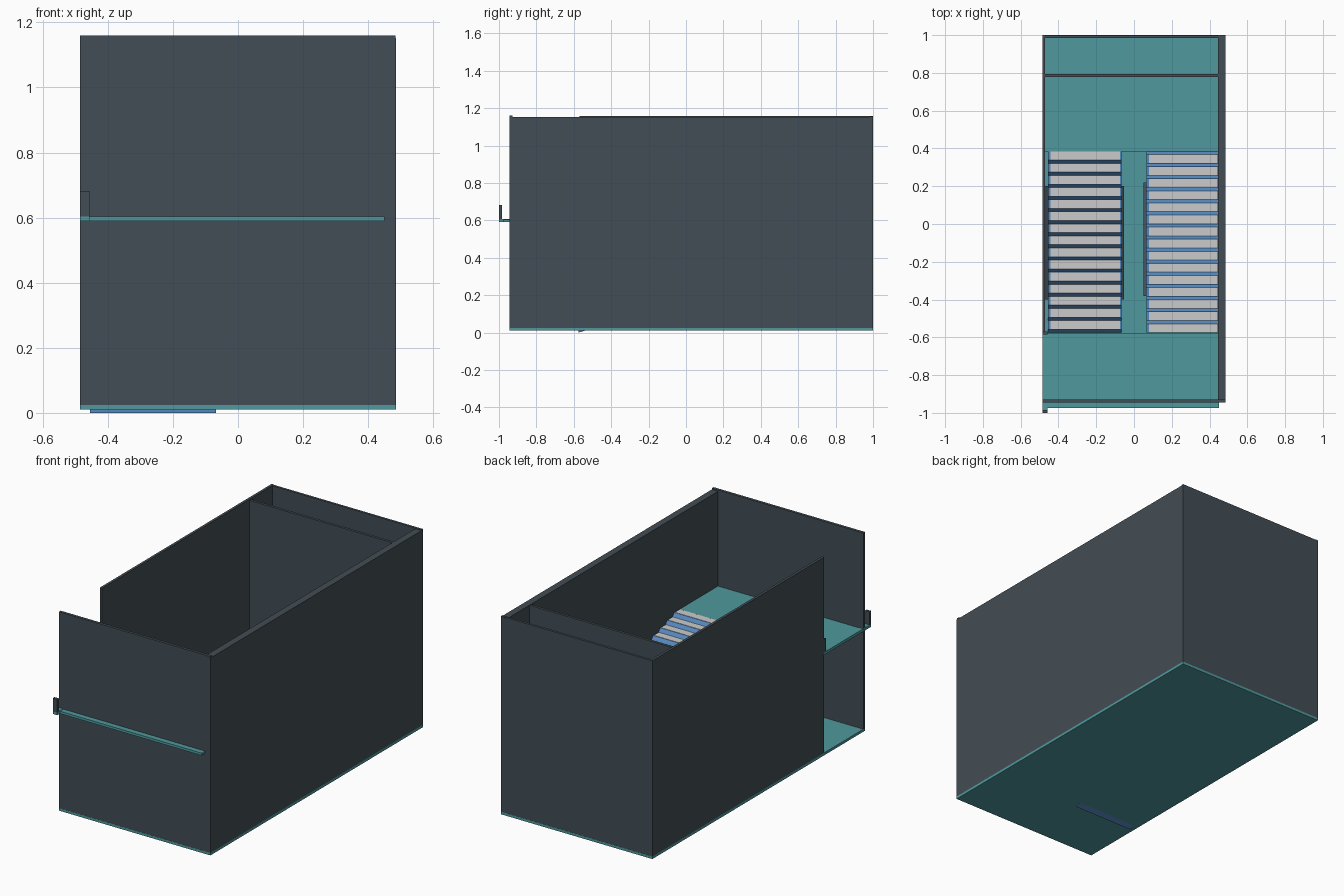
import bpy, bmesh

if "Cube" in bpy.data.objects:
    bpy.data.objects.remove(bpy.data.objects["Cube"])


def material(name, rgb):
    m = bpy.data.materials.new(name)
    m.diffuse_color = (*rgb, 1)
    m.use_nodes = True
    m.node_tree.nodes["Principled BSDF"].inputs["Base Color"].default_value = m.diffuse_color
    return m


SLATE = material("slate", (0.055, 0.075, 0.09))
TEAL = material("teal", (0.08, 0.32, 0.34))
BLUE = material("blue", (0.09, 0.25, 0.52))


def prism(name, profile, x0, x1, mat=None):
    """Extrude a closed (y, z) profile from x0 to x1."""
    bm = bmesh.new()
    face = bm.faces.new([bm.verts.new((x0, y, z)) for y, z in profile])
    ext = bmesh.ops.extrude_face_region(bm, geom=[face])
    verts = [v for v in ext["geom"] if isinstance(v, bmesh.types.BMVert)]
    bmesh.ops.translate(bm, verts=verts, vec=(x1 - x0, 0, 0))
    bmesh.ops.recalc_face_normals(bm, faces=bm.faces)
    me = bpy.data.meshes.new(name)
    bm.to_mesh(me)
    bm.free()
    ob = bpy.data.objects.new(name, me)
    bpy.context.collection.objects.link(ob)
    if mat:
        me.materials.append(mat)
    return ob


def box(name, x0, x1, y0, y1, z0, z1, mat=None):
    return prism(name, [(y0, z0), (y1, z0), (y1, z1), (y0, z1)], x0, x1, mat)


# Floor slab and landings
box("ground_floor", -0.485, 0.485, -0.945, 1.0, 0.01, 0.025, TEAL)
box("upper_landing", -0.485, 0.45, -0.975, -0.578, 0.59, 0.604, TEAL)
box("middle_landing", -0.47, 0.447, 0.385, 0.785, 0.29, 0.305, TEAL)

# Walls, with an open doorway at the front of the left side
box("right_wall", 0.445, 0.485, -0.945, 1.0, 0.025, 1.152, SLATE)
box("left_wall", -0.485, -0.47, -0.57, 1.0, 0.025, 1.157, SLATE)
box("front_wall", -0.485, 0.484, -0.944, -0.928, 0.025, 1.16, SLATE)
box("back_wall", -0.484, 0.484, 0.985, 0.999, 0.025, 1.156, SLATE)
box("partition_wall", -0.47, 0.445, 0.778, 0.793, 0.025, 1.15, SLATE)

# Stair flights: stepped body with leaning risers and grey tread pads
STEPS, Y0, Y1 = 15, -0.575, 0.385


def flight(name, x0, x1, z0, z1, ya, yb):
    run, rise = (yb - ya) / STEPS, (z1 - z0) / STEPS
    profile = [(ya, z0)]
    for i in range(STEPS):
        y, z = ya + run * i, z0 + rise * (i + 1)
        profile += [(y + run * 0.27, z), (y + run, z)]
    profile += [(yb, z1 - 0.025), (ya, z0 - 0.025)]
    prism(name, profile, x0, x1, BLUE)
    for i in range(STEPS):
        y, z = ya + run * i, z0 + rise * (i + 1)
        a, b = sorted((y + run * 0.28, y + run * 0.99))
        box(f"{name}_tread_{i + 1}", x0 + 0.012, x1 - 0.008, a, b, z - 0.001, z + 0.002)


flight("lower_flight", -0.455, -0.067, 0.025, 0.305, Y0, Y1)
flight("upper_flight", 0.067, 0.447, 0.305, 0.604, Y1, Y0)


# Sloping handrails with end posts
def handrail(name, x0, x1, ya, yb, za, zb):
    h, t = 0.08, 0.015
    prism(name, [(ya, za + h - t), (yb, zb + h - t), (yb, zb + h), (ya, za + h)], x0, x1, SLATE)
    for tag, y, z, s in (("start", ya, za, 1), ("end", yb, zb, -1)):
        box(f"{name}_{tag}_post", x0, x1, *sorted((y, y + s * 0.015)), z - 0.01, z + h - 0.006, SLATE)


def lower_z(y):
    return 0.025 + 0.28 * (y - Y0) / (Y1 - Y0)


def upper_z(y):
    return 0.604 - 0.299 * (y - Y0) / (Y1 - Y0)


handrail("lower_inner_rail", -0.067, -0.052, -0.4, 0.2, lower_z(-0.4), lower_z(0.2))
handrail("lower_wall_rail", -0.47, -0.453, -0.4, 0.2, lower_z(-0.4), lower_z(0.2))
handrail("upper_inner_rail", 0.05, 0.067, -0.38, 0.22, upper_z(-0.38), upper_z(0.22))

# Posts at both ends of the open landing edge, with a low kerb between
for tag, y in (("front", -1.0), ("back", -0.585)):
    box(f"landing_{tag}_post", -0.485, -0.457, y, y + 0.015, 0.604, 0.682, SLATE)
box("landing_kerb", -0.485, -0.457, -1.0, -0.57, 0.59, 0.606, TEAL)
